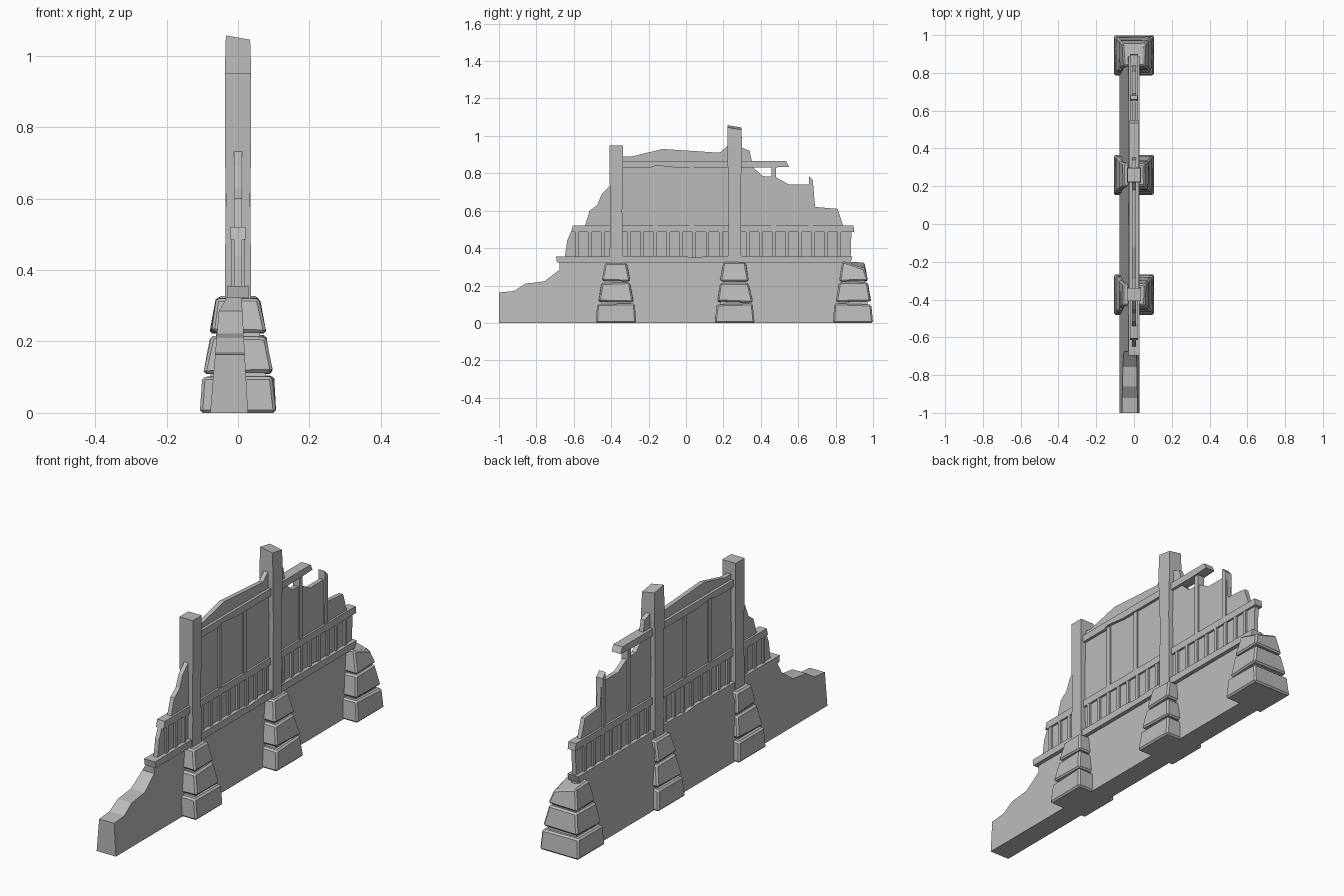
import bpy, bmesh, random
from mathutils import Vector

random.seed(4)
cube = bpy.data.objects.get("Cube")
if cube:
    bpy.data.objects.remove(cube)

stone = bpy.data.materials.new("worn grey")
stone.use_nodes = True
GREY = (0.5, 0.5, 0.5, 1)
stone.diffuse_color = GREY
stone.node_tree.nodes["Principled BSDF"].inputs["Base Color"].default_value = GREY


def finish(name, bm, bevel=0):
    bmesh.ops.recalc_face_normals(bm, faces=bm.faces)
    mesh = bpy.data.meshes.new(name)
    bm.to_mesh(mesh)
    bm.free()
    obj = bpy.data.objects.new(name, mesh)
    bpy.context.collection.objects.link(obj)
    mesh.materials.append(stone)
    if bevel:
        mod = obj.modifiers.new("chipped edges", "BEVEL")
        mod.width, mod.segments = bevel, 1
    return obj


def slab(name, outline, left, right, bevel=0):
    """Extrude a (y, z) outline; left and right give x at each height."""
    bm = bmesh.new()
    sides = [[bm.verts.new((f(z), y, z)) for y, z in outline] for f in (left, right)]
    for ring in sides:
        bm.faces.new(ring)
    n = len(outline)
    for i in range(n):
        j = (i + 1) % n
        bm.faces.new((sides[0][i], sides[0][j], sides[1][j], sides[1][i]))
    return finish(name, bm, bevel)


def even_slab(name, outline, half, bevel=0):
    return slab(name, outline, lambda z: -half, lambda z: half, bevel)


def loft(name, cy, rings, bevel=0):
    """Stack rectangles given as (z, half x, half y)."""
    bm = bmesh.new()
    rows = [[bm.verts.new((sx * hx, cy + sy * hy, z))
             for sx, sy in ((-1, -1), (1, -1), (1, 1), (-1, 1))] for z, hx, hy in rings]
    for a, b in zip(rows, rows[1:]):
        for i in range(4):
            j = (i + 1) % 4
            bm.faces.new((a[i], a[j], b[j], b[i]))
    bm.faces.new(rows[0])
    bm.faces.new(rows[-1])
    return finish(name, bm, bevel)


def box(name, y0, y1, z0, z1, half):
    return even_slab(name, [(y0, z0), (y1, z0), (y1, z1), (y0, z1)], half)


# Battered foundation wall with a sloping ledge on one side
slab("foundation_wall",
     [(-1, 0), (0.885, 0), (0.885, 0.28), (0.885, 0.325), (-0.675, 0.325), (-0.675, 0.285),
      (-0.757, 0.222), (-0.86, 0.21), (-0.92, 0.17), (-1, 0.163)],
     lambda z: -0.03 if z > 0.3 else -0.078 + 0.085 * z,
     lambda z: 0.028 - 0.055 * z)

# Thin broken wall panel
even_slab("wall_panel",
          [(-0.65, 0.34), (0.88, 0.34), (0.885, 0.5), (0.84, 0.52), (0.81, 0.61), (0.69, 0.62),
           (0.68, 0.74), (0.55, 0.74), (0.48, 0.78), (0.41, 0.785), (0.36, 0.83), (0.34, 0.92),
           (0.29, 0.94), (0.22, 0.945), (0.18, 0.91), (-0.125, 0.93), (-0.29, 0.89),
           (-0.4, 0.89), (-0.4, 0.74), (-0.45, 0.69), (-0.475, 0.63), (-0.515, 0.6),
           (-0.54, 0.52), (-0.6, 0.52), (-0.635, 0.44)], 0.011)

# Rails with splintered ends
even_slab("bottom_rail", [(-0.69, 0.322), (0.88, 0.322), (0.89, 0.355), (0.14, 0.358),
                          (0.04, 0.35), (-0.02, 0.358), (-0.695, 0.355)], 0.03)
even_slab("middle_rail", [(-0.615, 0.485), (0.9, 0.485), (0.895, 0.52), (-0.605, 0.52)], 0.021)
even_slab("top_rail", [(-0.35, 0.83), (-0.19, 0.83), (-0.16, 0.842), (-0.05, 0.83), (0.44, 0.83),
                       (0.55, 0.835), (0.535, 0.865), (-0.35, 0.865)], 0.025)

# Short balusters between the lower rails
for first, count in ((-0.585, 3), (-0.305, 8), (0.33, 8)):
    for i in range(count):
        y = first + i * 0.07
        box("baluster", y - 0.009, y + 0.009, 0.35, 0.49, 0.02)

# Slim studs over the panel
for y, top in ((-0.165, 0.835), (0.03, 0.835), (0.47, 0.83)):
    box("stud", y - 0.012, y + 0.012, 0.51, top, 0.018)
even_slab("broken_stud", [(0.655, 0.51), (0.68, 0.51), (0.68, 0.76), (0.658, 0.785)], 0.018)

# Main posts, the taller one with a chipped head
loft("front_post", -0.373, [(0.3, 0.036, 0.036), (0.45, 0.036, 0.034),
                            (0.6, 0.034, 0.032), (0.75, 0.037, 0.035), (0.95, 0.037, 0.035)])
tall = loft("tall_post", 0.26, [(0.3, 0.036, 0.036), (0.5, 0.034, 0.034), (0.7, 0.035, 0.032),
                                (0.9, 0.037, 0.039), (0.95, 0.037, 0.039), (1.057, 0.034, 0.037)])
for v in tall.data.vertices[-4:]:
    if v.co.x > 0:
        v.co.z -= 0.012
    if v.co.y > 0.26:
        v.co.z -= 0.012

# Tapered three-block piers with recessed joints
for label, cy, broken in (("front", -0.374, False), ("middle", 0.26, False), ("rear", 0.893, True)):
    loft(label + "_pier_core", cy, [(0.01, 0.09, 0.09), (0.3, 0.05, 0.05)])
    for part, z0, z1, h0, h1 in (("lower", 0, 0.102, 0.107, 0.098),
                                 ("middle", 0.112, 0.215, 0.095, 0.077),
                                 ("upper", 0.225, 0.322, 0.077, 0.058)):
        block = loft(f"{label}_pier_{part}_block", cy, [(z0, h0, h0), (z1, h1, h1)], 0.008)
        for v in block.data.vertices:
            if v.co.z > 0:
                v.co += Vector([random.uniform(-0.004, 0.004) for _ in range(3)])
        if broken and part == "upper":
            for v in block.data.vertices[4:]:
                v.co.z += -0.03 if v.co.x > 0 and v.co.y > cy else 0.008
